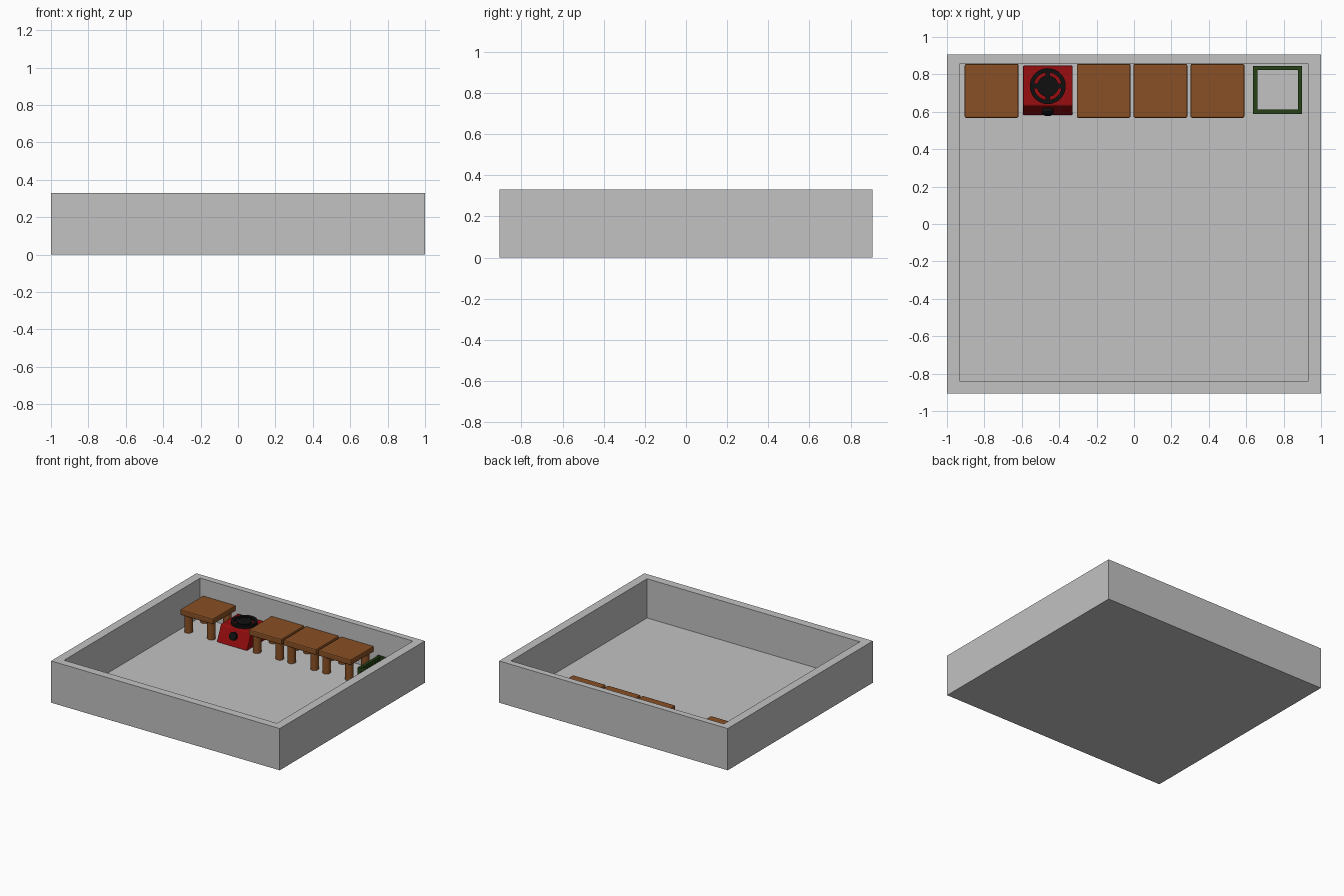
import bpy, bmesh, math
from mathutils import Matrix, Vector

if "Cube" in bpy.data.objects:
    bpy.data.objects.remove(bpy.data.objects["Cube"])

FLOOR = 0.02


def material(name, rgb):
    m = bpy.data.materials.new(name)
    m.use_nodes = True
    color = (*rgb, 1)
    m.diffuse_color = color
    m.node_tree.nodes["Principled BSDF"].inputs["Base Color"].default_value = color
    return m


GREY = material("grey wall", (0.54, 0.54, 0.54))
BROWN = material("brown wood", (0.25, 0.08, 0.018))
RED = material("red enamel", (0.31, 0.004, 0.005))
BLACK = material("black iron", (0.005, 0.005, 0.005))
GREEN = material("dark green", (0.02, 0.055, 0.008))


def finish(name, bm, mat, bevel=0, smooth=False):
    bmesh.ops.recalc_face_normals(bm, faces=bm.faces)
    mesh = bpy.data.meshes.new(name)
    bm.to_mesh(mesh)
    bm.free()
    mesh.materials.append(mat)
    ob = bpy.data.objects.new(name, mesh)
    bpy.context.collection.objects.link(ob)
    if bevel:
        mod = ob.modifiers.new("bevel", "BEVEL")
        mod.width = bevel
        mod.segments = 2
    if smooth:
        bpy.ops.object.select_all(action="DESELECT")
        ob.select_set(True)
        bpy.context.view_layer.objects.active = ob
        bpy.ops.object.shade_smooth_by_angle(angle=math.radians(40))
    return ob


def add_box(bm, lo, hi):
    lo, hi = Vector(lo), Vector(hi)
    bmesh.ops.create_cube(bm, size=1, matrix=Matrix.Translation((lo + hi) / 2)
                          @ Matrix.Diagonal((*(hi - lo), 1)))


def add_cylinder(bm, centre, r, depth, rot=Matrix(), sides=24):
    bmesh.ops.create_cone(bm, cap_ends=True, segments=sides, radius1=r, radius2=r,
                          depth=depth, matrix=Matrix.Translation(centre) @ rot)


# Open room: outer block with the top inset and sunk to the floor
bm = bmesh.new()
add_box(bm, (-1, -0.907, 0), (1, 0.907, 0.33))
top = max(bm.faces, key=lambda f: f.calc_center_median().z)
bmesh.ops.inset_individual(bm, faces=[top], thickness=0.05)
for v in top.verts:
    v.co.x = math.copysign(0.931, v.co.x)
    v.co.y = 0.857 if v.co.y > 0 else -0.843
sunk = bmesh.ops.extrude_face_region(bm, geom=[top])["geom"]
for v in sunk:
    if isinstance(v, bmesh.types.BMVert):
        v.co.z = FLOOR
if top.is_valid:
    bmesh.ops.delete(bm, geom=[top], context="FACES_ONLY")
finish("room_tray", bm, GREY)

# Four square tables with round legs
TY, HALF, LEG = 0.712, 0.144, 0.1
for i, x in enumerate((-0.761, -0.162, 0.141, 0.446), 1):
    bm = bmesh.new()
    add_box(bm, (x - HALF, TY - HALF, 0.155), (x + HALF, TY + HALF, 0.2))
    finish(f"table_top_{i}", bm, BROWN, bevel=0.008)
    bm = bmesh.new()
    for sx in (-1, 1):
        for sy in (-1, 1):
            add_cylinder(bm, (x + sx * LEG, TY + sy * LEG, 0.09), 0.031, 0.14, sides=16)
    finish(f"table_legs_{i}", bm, BROWN, smooth=True)

# Stove body: side profile with a sloped front
SX, SY, TOP = -0.461, 0.737, 0.145
bm = bmesh.new()
profile = [(0.579, FLOOR), (0.847, FLOOR), (0.847, TOP), (0.633, TOP)]
side = bm.faces.new([bm.verts.new((SX - 0.133, y, z)) for y, z in profile])
grown = bmesh.ops.extrude_face_region(bm, geom=[side])["geom"]
bmesh.ops.translate(bm, vec=(0.266, 0, 0),
                    verts=[g for g in grown if isinstance(g, bmesh.types.BMVert)])
finish("stove_body", bm, RED, bevel=0.007)

# Burner: outer ring, centre plate and four bridges
bm = bmesh.new()
rings = []
for r, z in ((0.096, TOP), (0.096, 0.165), (0.074, 0.165), (0.074, TOP)):
    rings.append([bm.verts.new((SX + r * math.cos(a), SY + r * math.sin(a), z))
                  for a in (k * math.tau / 32 for k in range(32))])
for a, b in zip(rings, rings[1:] + rings[:1]):
    for k in range(32):
        n = (k + 1) % 32
        bm.faces.new((a[k], a[n], b[n], b[k]))
finish("burner_ring", bm, BLACK, smooth=True)
bm = bmesh.new()
add_cylinder(bm, (SX, SY, 0.153), 0.057, 0.018, sides=32)
finish("burner_plate", bm, BLACK, smooth=True)
bm = bmesh.new()
add_box(bm, (SX - 0.085, SY - 0.013, TOP), (SX + 0.085, SY + 0.013, 0.16))
add_box(bm, (SX - 0.013, SY - 0.085, TOP), (SX + 0.013, SY + 0.085, 0.16))
finish("burner_bridges", bm, BLACK)

# Control knob on the sloped front
normal = Vector((0, -0.125, 0.054)).normalized()
turn = normal.to_track_quat("Z", "Y").to_matrix().to_4x4()
bm = bmesh.new()
add_cylinder(bm, Vector((SX, 0.609, 0.09)) + normal * 0.008, 0.031, 0.026, turn)
finish("stove_knob", bm, BLACK, smooth=True)

# Bottomless green crate: corner posts and stacked slats
X0, X1, Y0, Y1, W = 0.636, 0.899, 0.588, 0.846, 0.024
bm = bmesh.new()
for x in (X0, X1 - W):
    for y in (Y0, Y1 - W):
        add_box(bm, (x, y, FLOOR), (x + W, y + W, 0.146))
finish("crate_posts", bm, GREEN)
bm = bmesh.new()
for k in range(4):
    z = FLOOR + 0.002 + k * 0.033
    for x in (X0, X1 - W):
        add_box(bm, (x + 0.001, Y0 + W, z), (x + W - 0.001, Y1 - W, z + 0.024))
    for y in (Y0, Y1 - W):
        add_box(bm, (X0 + W, y + 0.001, z), (X1 - W, y + W - 0.001, z + 0.024))
finish("crate_slats", bm, GREEN)
